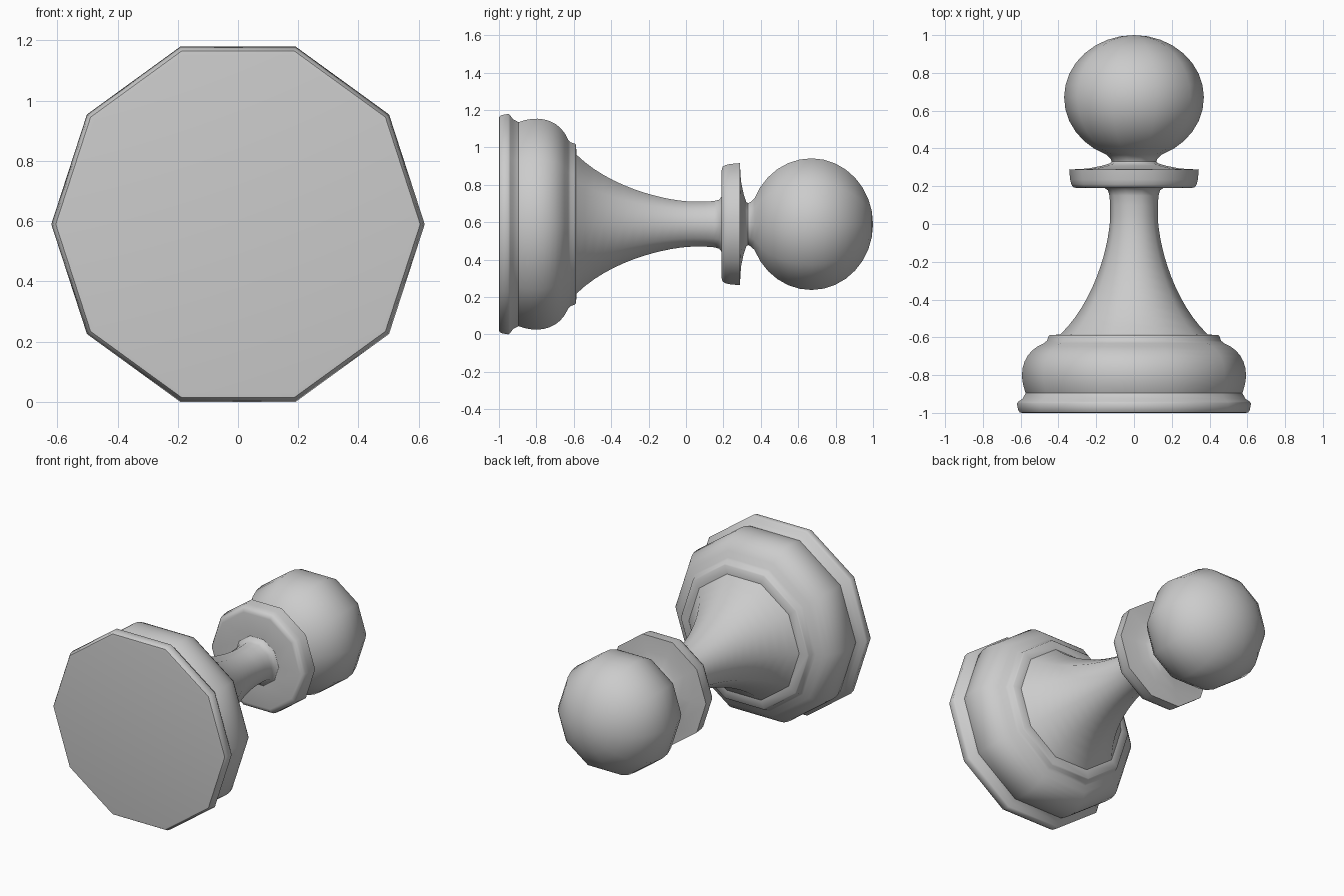
import bpy, bmesh, math
from mathutils import Vector
from mathutils.geometry import interpolate_bezier

cube = bpy.data.objects.get("Cube")
if cube:
    bpy.data.objects.remove(cube, do_unlink=True)

SIDES = 10
AXIS_Z = 0.62 * math.cos(math.pi / SIDES)

grey = bpy.data.materials.new("plain_grey")
grey.use_nodes = True
colour = (0.6, 0.6, 0.6, 1)
grey.diffuse_color = colour
grey.node_tree.nodes["Principled BSDF"].inputs["Base Color"].default_value = colour


def curve(a, b, c, d, count):
    """Bezier stretch of a profile, as (radius, y) pairs."""
    pts = interpolate_bezier(*[Vector((*p, 0)) for p in (a, b, c, d)], count)
    return [(p.x, p.y) for p in pts]


def lathe(name, profile):
    """Turn a (radius, y) profile about the lying axis; radius 0 is a pole."""
    bm = bmesh.new()
    rings = []
    for r, y in profile:
        n = SIDES if r > 0 else 1
        rings.append([bm.verts.new((r * math.cos(math.tau * i / SIDES), y,
                                    AXIS_Z + r * math.sin(math.tau * i / SIDES)))
                      for i in range(n)])
    for low, high in zip(rings, rings[1:]):
        for i in range(SIDES):
            j = (i + 1) % SIDES
            if len(low) == 1:
                bm.faces.new((low[0], high[j], high[i]))
            elif len(high) == 1:
                bm.faces.new((low[i], low[j], high[0]))
            else:
                bm.faces.new((low[i], low[j], high[j], high[i]))
    bmesh.ops.recalc_face_normals(bm, faces=bm.faces)
    # open shells: make the normals point away from the part's middle
    mid = Vector((0, sum(y for _, y in profile) / len(profile), AXIS_Z))
    if sum((f.calc_center_median() - mid).dot(f.normal) * f.calc_area() for f in bm.faces) < 0:
        bmesh.ops.reverse_faces(bm, faces=bm.faces)
    mesh = bpy.data.meshes.new(name)
    bm.to_mesh(mesh)
    bm.free()
    mesh.materials.append(grey)
    obj = bpy.data.objects.new(name, mesh)
    bpy.context.collection.objects.link(obj)
    bpy.ops.object.select_all(action='DESELECT')
    obj.select_set(True)
    bpy.context.view_layer.objects.active = obj
    bpy.ops.object.shade_smooth_by_angle(angle=math.radians(50))
    return obj


# Foot: rounded plinth, bulging middle and a small step on top
lathe("base", [(0, -1), (0.59, -1), (0.605, -0.998), (0.613, -0.985), (0.62, -0.95),
               (0.612, -0.94), (0.59, -0.925), (0.573, -0.895)]
      + curve((0.576, -0.888), (0.61, -0.8), (0.6, -0.68), (0.475, -0.63), 10)
      + [(0.46, -0.617), (0.453, -0.595), (0.445, -0.588), (0.39, -0.585)])

# Flared stem
lathe("stem", curve((0.39, -0.585), (0.2, -0.4), (0.13, -0.1), (0.126, 0.04), 14)
      + [(0.126, 0.1), (0.13, 0.15), (0.138, 0.178), (0.155, 0.19)])

# Collar with a dished upper side
lathe("collar", [(0.155, 0.19), (0.3, 0.19), (0.322, 0.195), (0.332, 0.21),
                 (0.338, 0.235), (0.343, 0.288), (0.24, 0.294), (0.17, 0.308),
                 (0.125, 0.322), (0.118, 0.332)])

# Round head, slightly squashed along the axis
start = math.acos(0.145 / 0.37)
ball = []
for k in range(15):
    a = -start + (start + math.pi / 2) * k / 14
    ball.append((0.37 * math.cos(a) if k < 14 else 0, 0.67 + 0.33 * math.sin(a)))
lathe("head", [(0.118, 0.332), (0.124, 0.345)] + ball)
